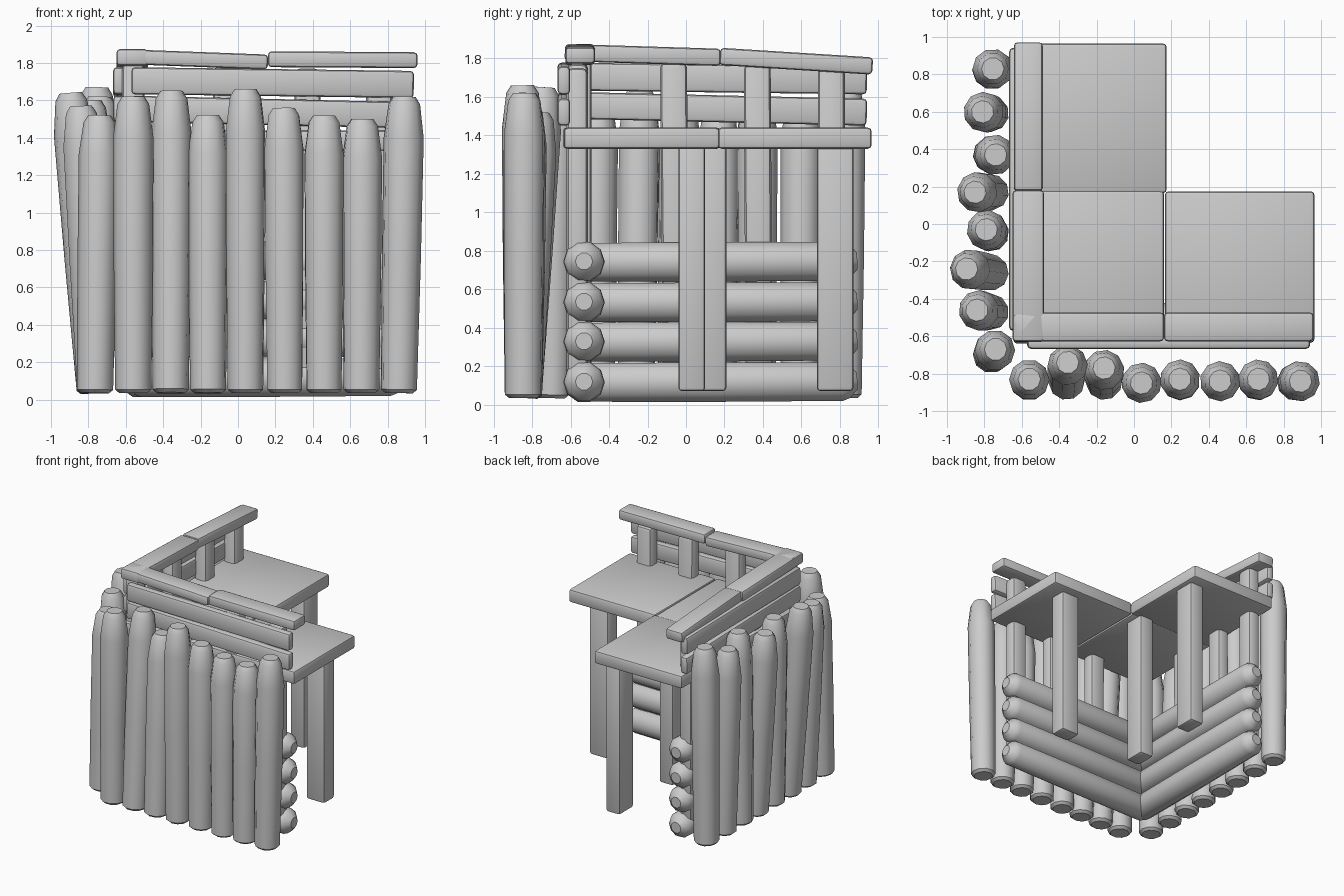
import bpy, bmesh, math
from mathutils import Vector, Matrix

if "Cube" in bpy.data.objects:
    bpy.data.objects.remove(bpy.data.objects["Cube"])


def orient(d):
    # local z along d; for level pieces local y points up
    if abs(d.z) > 0.8 * d.length:
        return Vector((0, 0, 1)).rotation_difference(d)
    return d.to_track_quat('Z', 'Y')


def finish(name, bm, smooth=True):
    bmesh.ops.recalc_face_normals(bm, faces=bm.faces)
    me = bpy.data.meshes.new(name)
    bm.to_mesh(me)
    bm.free()
    ob = bpy.data.objects.new(name, me)
    bpy.context.collection.objects.link(ob)
    bpy.ops.object.select_all(action='DESELECT')
    ob.select_set(True)
    bpy.context.view_layer.objects.active = ob
    if smooth:
        bpy.ops.object.shade_smooth_by_angle(angle=math.radians(40))
    return ob


def beam(name, p0, p1, w, h, bevel=0.02):
    p0, p1 = Vector(p0), Vector(p1)
    d = p1 - p0
    bm = bmesh.new()
    bmesh.ops.create_cube(bm, size=1)
    bmesh.ops.scale(bm, vec=(w, h, d.length), verts=bm.verts)
    bmesh.ops.bevel(bm, geom=bm.edges[:], offset=bevel, segments=2,
                    profile=0.5, affect='EDGES')
    bm.transform(Matrix.Translation((p0 + p1) / 2) @ orient(d).to_matrix().to_4x4())
    return finish(name, bm)


def timber(name, p0, p1, profile, sides=10, turn=0.0):
    # round timber: profile is (fraction along, radius) rings
    p0, p1 = Vector(p0), Vector(p1)
    q = orient(p1 - p0)
    bm = bmesh.new()
    rings = []
    for t, r in profile:
        c = p0.lerp(p1, t)
        rings.append([bm.verts.new(c + q @ Vector((
            r * math.cos(turn + math.tau * i / sides),
            r * math.sin(turn + math.tau * i / sides), 0))) for i in range(sides)])
    for a, b in zip(rings, rings[1:]):
        for i in range(sides):
            j = (i + 1) % sides
            bm.faces.new((a[i], a[j], b[j], b[i]))
    bm.faces.new(rings[0])
    bm.faces.new(rings[-1])
    return finish(name, bm)


STAKE = [(0, .075), (.012, .097), (.45, .105), (.86, .108), (.975, .085), (1, .06)]
LOG = [(0, .045), (.025, .09), (.05, .105), (.5, .108), (.95, .105), (.975, .09), (1, .045)]

# front palisade: bottom x, top x, top y, height
front = [(-.56, -.56, -.83, 1.62), (-.36, -.355, -.74, 1.65), (-.16, -.16, -.77, 1.52),
         (.04, .04, -.85, 1.66), (.25, .245, -.83, 1.56), (.46, .46, -.84, 1.52),
         (.66, .665, -.83, 1.5), (.86, .89, -.84, 1.62)]
for i, (xb, xt, yt, h) in enumerate(front):
    timber(f"front_stake_{i}", (xb, -.845, .035), (xt, yt, h), STAKE, turn=i * .7)

# left palisade: bottom y, top y, top x, height
left = [(-.7, -.67, -.74, 1.52), (-.47, -.46, -.84, 1.57), (-.26, -.24, -.895, 1.64),
        (-.05, -.03, -.79, 1.6), (.17, .17, -.85, 1.56), (.37, .37, -.74, 1.62),
        (.59, .6, -.81, 1.58), (.82, .83, -.755, 1.67)]
for i, (yb, yt, xt, h) in enumerate(left):
    timber(f"left_stake_{i}", (-.765, yb, .035), (xt, yt, h), STAKE, turn=i * .9)

# the two wings mirror each other across the diagonal
for wing, swap in (("front", False), ("left", True)):
    def P(a, b, z):
        return (b, a, z) if swap else (a, b, z)

    # stacked logs
    for i, z in enumerate((.115, .325, .53, .74)):
        timber(f"{wing}_log_{i}", P(-.6, -.53, z), P(.89, -.53, z + .005), LOG)

    # wall posts carrying the railing
    for i, (a0, a1, top) in enumerate(((-.05, -.065, 1.78), (.38, .37, 1.77), (.755, .755, 1.75))):
        beam(f"{wing}_wall_post_{i}", P(a0, -.565, .1), P(a1, -.565, top),
             .11 if swap else .14, .14 if swap else .11, .03)

    # wing walkway slab
    beam(f"{wing}_walkway", P(.165, -.23, 1.385), P(.965, -.23, 1.385), .81, .11)

    # side rails
    beam(f"{wing}_rail_upper", P(-.57, -.635, 1.705), P(.94, -.635, 1.685), .065, .145)
    beam(f"{wing}_rail_lower", P(-.57, -.635, 1.555), P(.94, -.635, 1.52), .065, .14)

# corner wall post
beam("corner_wall_post", (-.56, -.55, .1), (-.56, -.55, 1.8), .12, .12, .03)

# corner walkway slab
beam("corner_walkway", (-.645, -.23, 1.385), (.16, -.23, 1.385), .82, .11)

# hand rail caps
beam("front_cap_inner", (-.645, -.55, 1.835), (.16, -.55, 1.805), .155, .08)
beam("front_cap_outer", (.16, -.55, 1.82), (.96, -.55, 1.815), .155, .085)
beam("left_cap_inner", (-.565, -.63, 1.83), (-.565, .18, 1.805), .17, .09)
beam("left_cap_outer", (-.565, .175, 1.81), (-.565, .97, 1.76), .155, .09)

# square support legs
beam("corner_leg", (.04, .12, .07), (.04, .12, 1.35), .13, .18)
beam("front_leg", (.74, .03, .07), (.74, .03, 1.35), .17, .14)
beam("left_leg", (.07, .775, .07), (.07, .775, 1.35), .13, .19)
